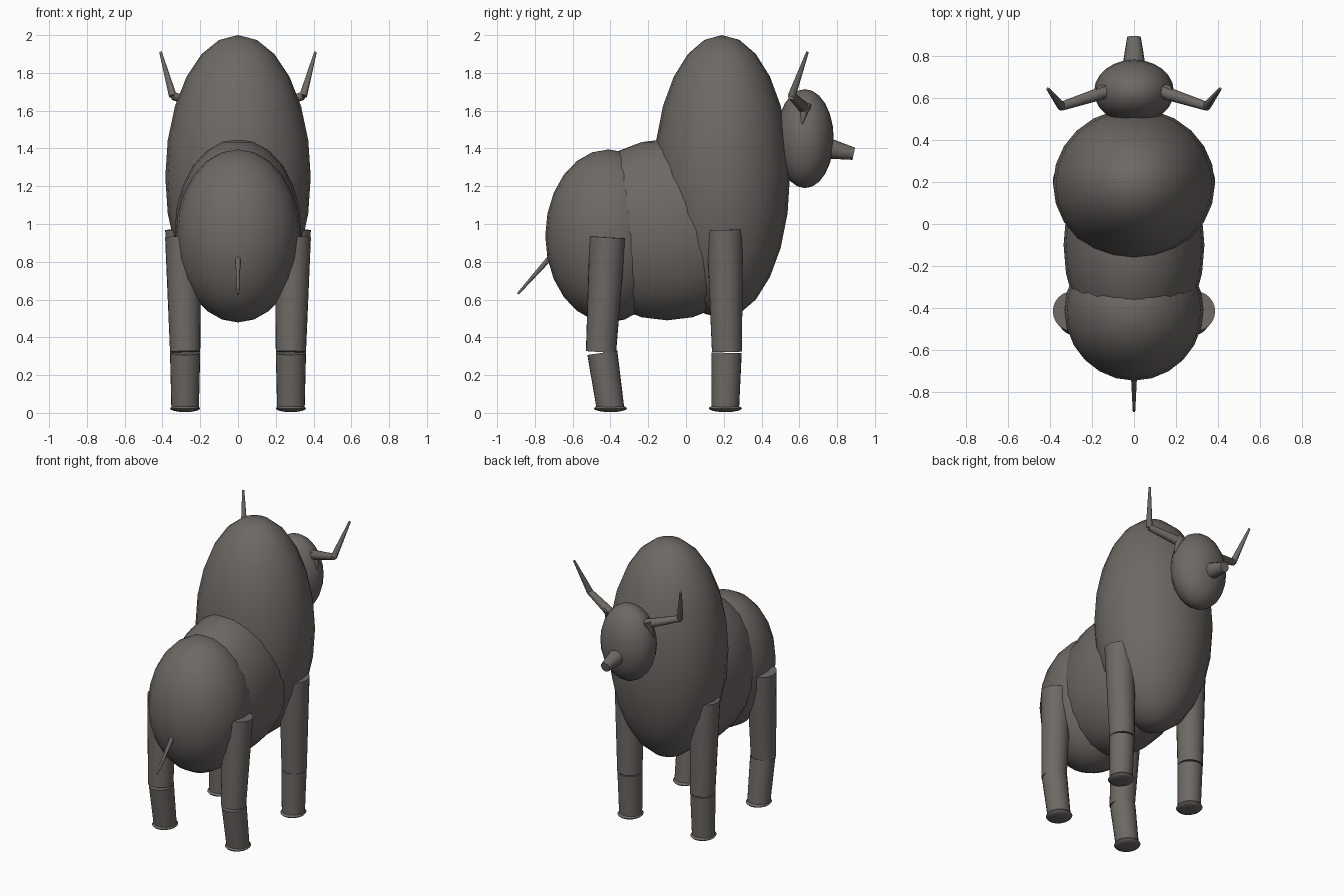
import bpy
from mathutils import Vector

if "Cube" in bpy.data.objects:
    bpy.data.objects.remove(bpy.data.objects["Cube"], do_unlink=True)

HIDE = (0.155, 0.14, 0.127, 1.0)
hide = bpy.data.materials.new("dark hide")
hide.use_nodes = True
hide.diffuse_color = HIDE
bsdf = next(n for n in hide.node_tree.nodes if n.type == 'BSDF_PRINCIPLED')
bsdf.inputs["Base Color"].default_value = HIDE
bsdf.inputs["Roughness"].default_value = 0.8


def finish(name):
    ob = bpy.context.object
    ob.name = name
    ob.data.materials.append(hide)
    bpy.ops.object.transform_apply(location=False, rotation=True, scale=True)
    bpy.ops.object.shade_smooth_by_angle(angle=0.7)
    return ob


def ellipsoid(name, centre, radii, segments=24, rings=12):
    bpy.ops.mesh.primitive_uv_sphere_add(segments=segments, ring_count=rings,
                                         radius=1, location=centre)
    bpy.context.object.scale = radii
    return finish(name)


def limb(name, start, end, r_start, r_end, sides=24):
    """Tapered cylinder between two points."""
    a, b = Vector(start), Vector(end)
    bpy.ops.mesh.primitive_cone_add(vertices=sides, radius1=r_start, radius2=r_end,
                                    depth=(b - a).length, location=(a + b) / 2)
    bpy.context.object.rotation_euler = (b - a).to_track_quat('Z', 'Y').to_euler()
    return finish(name)


# Body masses
ellipsoid("shoulder_hump", (0, 0.19, 1.25), (0.385, 0.36, 0.75))
ellipsoid("belly", (0, -0.1, 0.97), (0.335, 0.52, 0.48))
ellipsoid("rump", (0, -0.41, 0.937), (0.33, 0.335, 0.458))

# Head, muzzle and tail
ellipsoid("head", (0, 0.63, 1.452), (0.19, 0.152, 0.262))
limb("muzzle", (0, 0.72, 1.407), (0, 0.888, 1.372), 0.06, 0.033, 16)
limb("tail", (0, -0.69, 0.855), (0, -0.89, 0.63), 0.016, 0.006, 12)

for side, s in (("left", 1), ("right", -1)):
    # Ears and two-part horns
    limb(f"{side}_ear", (s * 0.15, 0.632, 1.635), (s * 0.18, 0.615, 1.53), 0.032, 0.004, 12)
    elbow = (s * 0.345, 0.56, 1.678)
    limb(f"{side}_horn_base", (s * 0.13, 0.63, 1.61), elbow, 0.032, 0.021, 12)
    limb(f"{side}_horn_tip", elbow, (s * 0.41, 0.643, 1.91), 0.021, 0.007, 12)

    # Legs: y and z of hip, y of knee above and below the joint, y of hoof
    for pos, hip_y, hip_z, knee_y, shin_y, hoof_y in (
            ("front", 0.205, 0.97, 0.217, 0.215, 0.208),
            ("hind", -0.415, 0.93, -0.45, -0.443, -0.4)):
        x = s * 0.28
        limb(f"{side}_{pos}_thigh", (s * 0.29, hip_y, hip_z), (x, knee_y, 0.323), 0.096, 0.08)
        limb(f"{side}_{pos}_shin", (x, shin_y, 0.318), (x, hoof_y, 0.025), 0.08, 0.073)
        ellipsoid(f"{side}_{pos}_hoof", (x, hoof_y, 0.024), (0.08, 0.088, 0.02), 24, 8)
